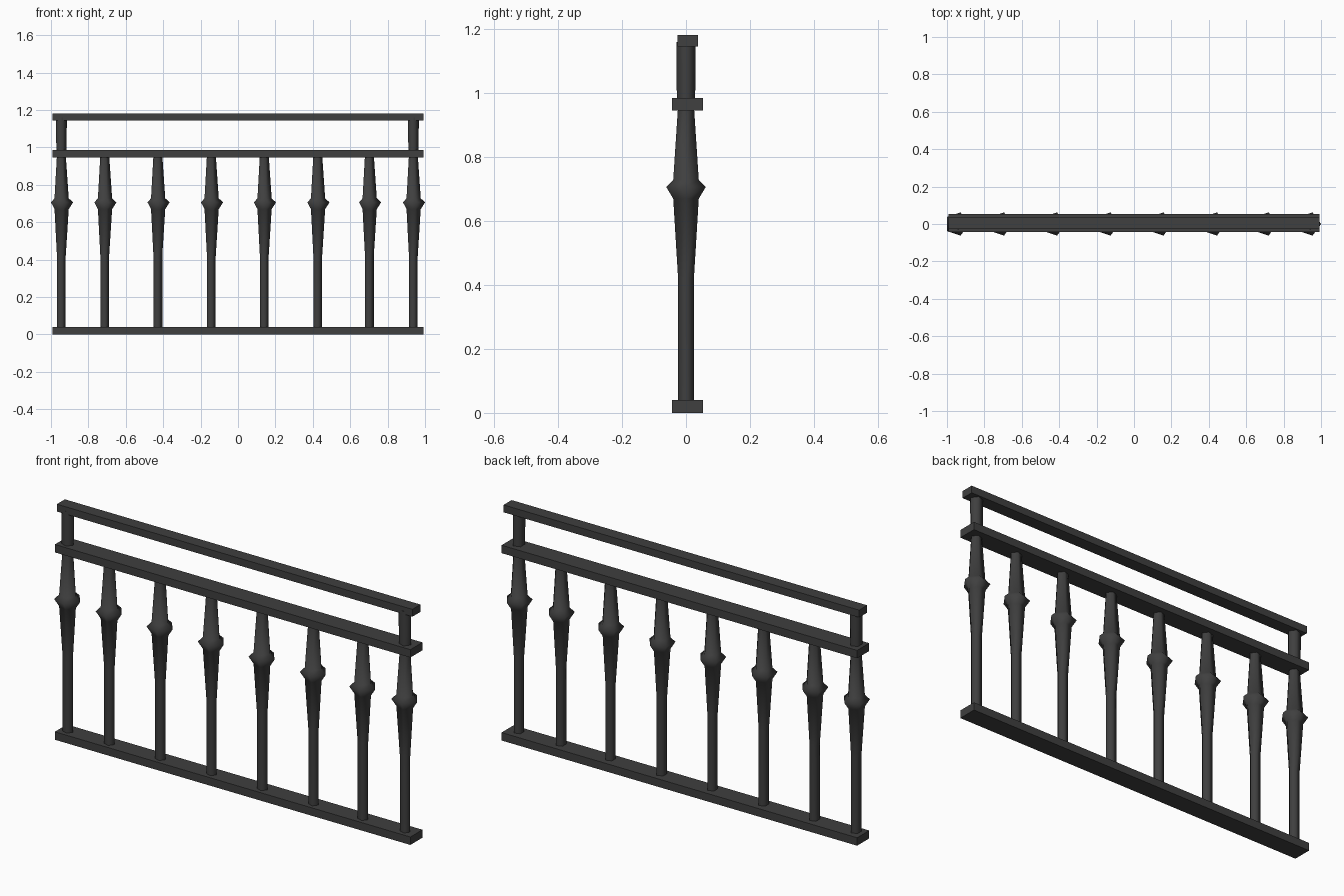
import bpy
import bmesh
from math import cos, sin, tau

if "Cube" in bpy.data.objects:
    bpy.data.objects.remove(bpy.data.objects["Cube"], do_unlink=True)

SIDES = 5

iron = bpy.data.materials.new("dark_iron")
iron.use_nodes = True
iron.diffuse_color = (0.05, 0.05, 0.05, 1)
iron.node_tree.nodes["Principled BSDF"].inputs["Base Color"].default_value = (0.05, 0.05, 0.05, 1)


def add_object(name, bm, location):
    bmesh.ops.recalc_face_normals(bm, faces=bm.faces)
    mesh = bpy.data.meshes.new(name)
    bm.to_mesh(mesh)
    bm.free()
    mesh.materials.append(iron)
    obj = bpy.data.objects.new(name, mesh)
    obj.location = location
    bpy.context.collection.objects.link(obj)
    return obj


def rail(name, depth, bottom, top):
    bm = bmesh.new()
    bmesh.ops.create_cube(bm, size=1)
    bmesh.ops.scale(bm, vec=(1.984, depth, top - bottom), verts=bm.verts)
    return add_object(name, bm, (0, 0.005, (bottom + top) / 2))


def turned(name, x, profile):
    """Five-sided bar swept through (radius, height) pairs, one corner facing +x."""
    bm = bmesh.new()
    rings = [[bm.verts.new((r * cos(tau * i / SIDES), r * sin(tau * i / SIDES), z))
              for i in range(SIDES)] for r, z in profile]
    for low, high in zip(rings, rings[1:]):
        for i in range(SIDES):
            j = (i + 1) % SIDES
            bm.faces.new((low[i], low[j], high[j], high[i])).smooth = True
    bm.faces.new(rings[0])
    bm.faces.new(rings[-1])
    return add_object(name, bm, (x, 0, 0))


# Horizontal rails
rail("bottom_rail", 0.096, 0, 0.04)
rail("middle_rail", 0.096, 0.945, 0.985)
rail("top_rail", 0.064, 1.145, 1.182)

# Balusters with a flared collar
baluster_profile = [(0.026, 0.02), (0.026, 0.42), (0.042, 0.67),
                    (0.065, 0.706), (0.042, 0.728), (0.026, 0.96)]
positions = [-0.947, -0.715, -0.431, -0.145, 0.138, 0.424, 0.7, 0.935]
for number, x in enumerate(positions, 1):
    turned(f"baluster_{number}", x, baluster_profile)

# Short posts carrying the top rail
for side, x in (("right", positions[0]), ("left", positions[-1])):
    turned(f"{side}_upper_post", x, [(0.03, 0.97), (0.032, 1.16)])
